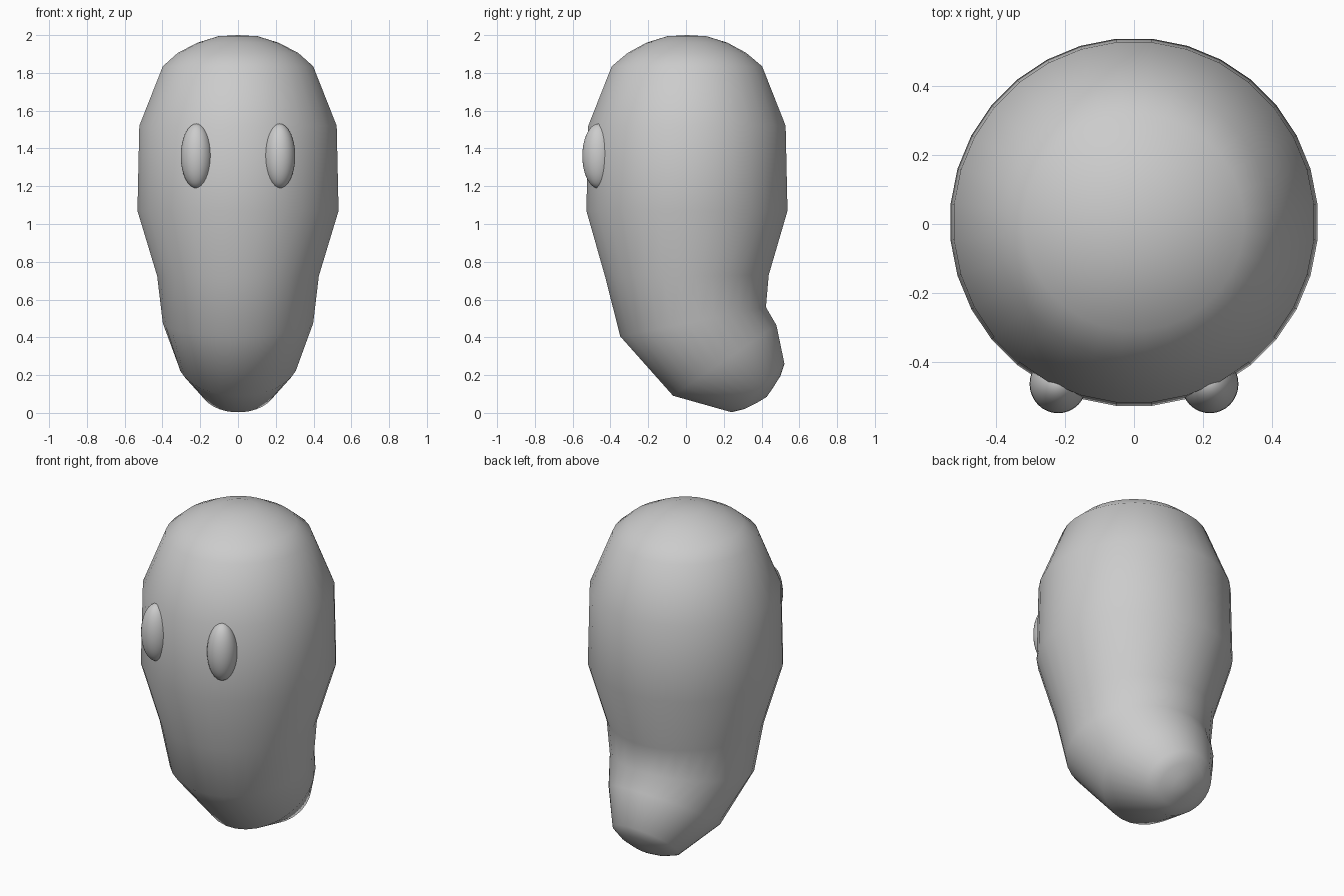
import bpy, bmesh
from math import sin, cos, pi
from mathutils import Vector

if "Cube" in bpy.data.objects:
    bpy.data.objects.remove(bpy.data.objects["Cube"])

SEGMENTS = 32

# Body rings: front point (y, z), back point (y, z), half width
rings = [
    ((-0.10, 1.994), (0.11, 1.994), 0.105),
    ((-0.21, 1.96), (0.22, 1.96), 0.215),
    ((-0.31, 1.906), (0.32, 1.906), 0.32),
    ((-0.395, 1.835), (0.405, 1.835), 0.40),
    ((-0.52, 1.52), (0.53, 1.52), 0.525),
    ((-0.53, 1.07), (0.54, 1.07), 0.535),
    ((-0.43, 0.72), (0.44, 0.73), 0.43),
    ((-0.35, 0.405), (0.425, 0.56), 0.40),
    ((-0.07, 0.09), (0.48, 0.465), 0.32),
    ((0.24, 0.003), (0.522, 0.26), 0.20),
    ((0.31, 0.02), (0.50, 0.195), 0.135),
    ((0.37, 0.05), (0.465, 0.14), 0.065),
]
top_pole = (0, 0.005, 2.0)
tail_pole = (0, 0.428, 0.085)


def smooth_object(name, bm):
    bmesh.ops.recalc_face_normals(bm, faces=bm.faces)
    for face in bm.faces:
        face.smooth = True
    mesh = bpy.data.meshes.new(name)
    bm.to_mesh(mesh)
    bm.free()
    obj = bpy.data.objects.new(name, mesh)
    bpy.context.collection.objects.link(obj)
    return obj


# Body: lofted rings bending backwards into a blunt tail
bm = bmesh.new()
loops = []
for front, back, width in rings:
    f, b = Vector((0, *front)), Vector((0, *back))
    center, axis = (f + b) / 2, (b - f) / 2
    loops.append([bm.verts.new(center + axis * cos(2 * pi * (i + 0.5) / SEGMENTS)
                               + Vector((width * sin(2 * pi * (i + 0.5) / SEGMENTS), 0, 0)))
                  for i in range(SEGMENTS)])
for a, b in zip(loops, loops[1:]):
    for i in range(SEGMENTS):
        j = (i + 1) % SEGMENTS
        bm.faces.new((a[i], a[j], b[j], b[i]))
for pole, loop in ((top_pole, loops[0]), (tail_pole, loops[-1])):
    tip = bm.verts.new(pole)
    for i in range(SEGMENTS):
        bm.faces.new((tip, loop[i], loop[(i + 1) % SEGMENTS]))
smooth_object("body", bm)

# Eyes: tall ellipsoids set into the front
for side, name in ((-1, "left_eye"), (1, "right_eye")):
    bm = bmesh.new()
    bmesh.ops.create_uvsphere(bm, u_segments=32, v_segments=16, radius=1)
    eye = smooth_object(name, bm)
    eye.scale = (0.083, 0.085, 0.171)
    eye.location = (side * 0.22, -0.464, 1.36)
